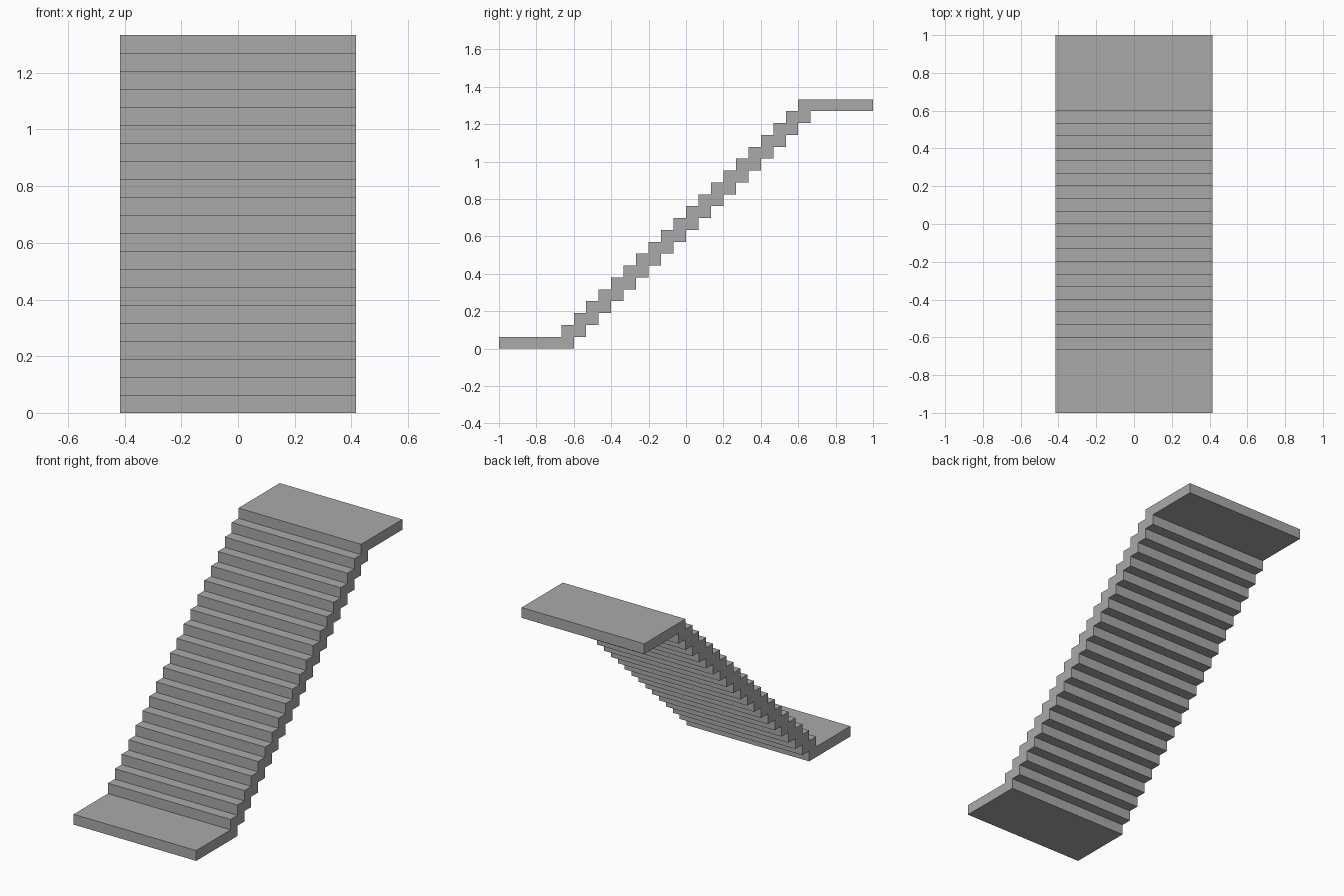
import bpy
import bmesh

cube = bpy.data.objects.get("Cube")
if cube:
    bpy.data.objects.remove(cube, do_unlink=True)

STEPS = 20
WIDTH = 0.833
RISE = 1.333 / (STEPS + 1)
GOING = 1 / 15
FIRST_RISER = -2 / 3

# Plain grey
grey = bpy.data.materials.new("concrete grey")
grey.use_nodes = True
color = (0.4, 0.4, 0.4, 1)
grey.diffuse_color = color
grey.node_tree.nodes["Principled BSDF"].inputs["Base Color"].default_value = color


def stepped_edge(start_y, start_z):
    """Zigzag of risers and treads, from the lowest riser to the highest."""
    points = []
    for i in range(STEPS):
        y = start_y + i * GOING
        points += [(y, start_z + i * RISE), (y, start_z + (i + 1) * RISE)]
    return points


# Side profile: upper edge with landings, then the underside back down
upper = [(-1, RISE)] + stepped_edge(FIRST_RISER, RISE) + [(1, RISE * (STEPS + 1))]
lower = [(-1, 0)] + stepped_edge(FIRST_RISER + GOING, 0) + [(1, RISE * STEPS)]
profile = upper + lower[::-1]

# Extrude the profile across the full width
bm = bmesh.new()
side = bm.faces.new([bm.verts.new((-WIDTH / 2, y, z)) for y, z in profile])
extruded = bmesh.ops.extrude_face_region(bm, geom=[side], use_keep_orig=True)
new_verts = [g for g in extruded["geom"] if isinstance(g, bmesh.types.BMVert)]
bmesh.ops.translate(bm, verts=new_verts, vec=(WIDTH, 0, 0))
bmesh.ops.recalc_face_normals(bm, faces=bm.faces)

mesh = bpy.data.meshes.new("staircase")
bm.to_mesh(mesh)
bm.free()
mesh.materials.append(grey)
staircase = bpy.data.objects.new("staircase", mesh)
bpy.context.collection.objects.link(staircase)
